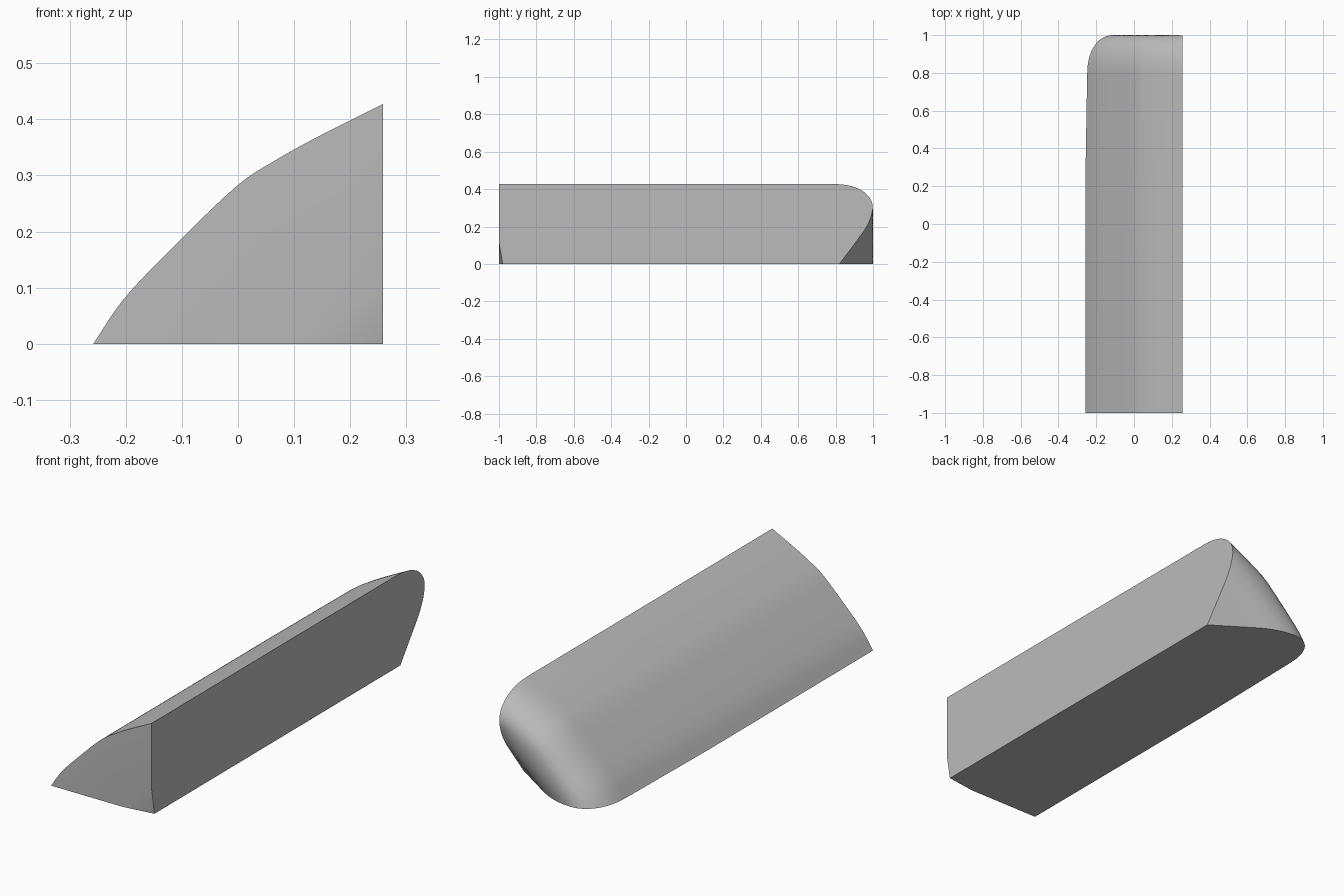
import bpy
import bmesh
from mathutils import Vector
from mathutils.geometry import intersect_point_line

cube = bpy.data.objects.get("Cube")
if cube:
    bpy.data.objects.remove(cube, do_unlink=True)

HALF = 0.258       # half width
WALL_TOP = 0.427
COLS, ROWS = 30, 18

# Arched cross-section, from the low tip to the top of the flat wall
KEYS = [Vector(p) for p in ((-HALF, 0), (-0.2, 0.084), (-0.1, 0.188), (0, 0.283),
                            (0.07, 0.329), (0.15, 0.373), (HALF, WALL_TOP))]


def section_point(t):
    """Smooth curve through the key points, t from 0 to 1."""
    t *= len(KEYS) - 1
    i = min(int(t), len(KEYS) - 2)
    f = t - i
    b, c = KEYS[i], KEYS[i + 1]
    a = KEYS[i - 1] if i else 2 * b - c
    d = KEYS[i + 2] if i + 2 < len(KEYS) else 2 * c - b
    return 0.5 * (2 * b + (c - a) * f + (2 * a - 5 * b + 4 * c - d) * f ** 2
                  + (3 * b - a - 3 * c + d) * f ** 3)


section = [section_point((i / COLS) ** 1.4) for i in range(COLS + 1)]


def depth(p):
    """Distance from a point to the arched outline."""
    best = 1.0
    for a, b in zip(section, section[1:]):
        q, f = intersect_point_line(p, a, b)
        q = a if f < 0 else b if f > 1 else q
        best = min(best, (p - Vector(q[:2])).length)
    return best


def end_y(p, on_edge):
    """Rounded end blended with the slanted cut under the wall corner."""
    t = 0 if on_edge else min(depth(p) / 0.12, 1)
    dome = 0.79 + 0.21 * (1 - (1 - t) ** 2.2) ** (1 / 2.2)
    cut = 0.82 + 0.75 * p.y + 0.64 * (HALF - p.x)
    k = 0.06
    h = max(k - abs(dome - cut), 0) / k
    return min(dome, cut) - h * h * k / 4


bm = bmesh.new()


def vert(x, y, z):
    return bm.verts.new((x, y, z))


# Long arched surface rows
front = [vert(p.x, -1, p.y) for p in section]
middle = [vert(p.x, 0.2, p.y) for p in section]

# Rounded end as a grid of columns hanging from the arch
end = []
for p in section:
    column = []
    for j in range(ROWS + 1):
        q = Vector((p.x, p.y * (1 - (j / ROWS) ** 2)))
        taper = 0.01 * (HALF - p.x) / (2 * HALF)
        column.append(vert(q.x + taper, end_y(q, j == 0 or p is section[0]), q.y))
    end.append(column)

rim = [column[0] for column in end]
for lower, upper in ((front, middle), (middle, rim)):
    for i in range(COLS):
        bm.faces.new((lower[i], lower[i + 1], upper[i + 1], upper[i]))
for a, b in zip(end, end[1:]):
    for j in range(ROWS):
        bm.faces.new((a[j], b[j], b[j + 1], a[j + 1]))

# Flat front, underside and wall
corner = vert(HALF, -1, 0)
bm.faces.new(front + [corner])
bm.faces.new([corner, front[0], middle[0]] + [column[-1] for column in end])
bm.faces.new([corner] + end[-1][::-1] + [middle[-1], front[-1]])
bmesh.ops.remove_doubles(bm, verts=bm.verts[:], dist=1e-6)
bmesh.ops.dissolve_degenerate(bm, edges=bm.edges[:], dist=1e-6)

# Small slanted cut at the lower front corner
bmesh.ops.bisect_plane(bm, geom=bm.verts[:] + bm.edges[:] + bm.faces[:],
                       plane_co=(0.11, -1, 0),
                       plane_no=Vector((1 / 0.148, -1 / 0.02, -1 / 0.115)).normalized(),
                       clear_outer=True)
bmesh.ops.holes_fill(bm, edges=[e for e in bm.edges if e.is_boundary], sides=0)
bmesh.ops.recalc_face_normals(bm, faces=bm.faces[:])

mesh = bpy.data.meshes.new("rounded_wedge")
bm.to_mesh(mesh)
bm.free()
wedge = bpy.data.objects.new("rounded_wedge", mesh)
bpy.context.collection.objects.link(wedge)

# Plain grey
grey = bpy.data.materials.new("plain_grey")
grey.use_nodes = True
colour = (0.5, 0.5, 0.5, 1)
grey.diffuse_color = colour
grey.node_tree.nodes["Principled BSDF"].inputs["Base Color"].default_value = colour
mesh.materials.append(grey)

bpy.ops.object.select_all(action='DESELECT')
wedge.select_set(True)
bpy.context.view_layer.objects.active = wedge
bpy.ops.object.shade_smooth_by_angle(angle=0.6)
